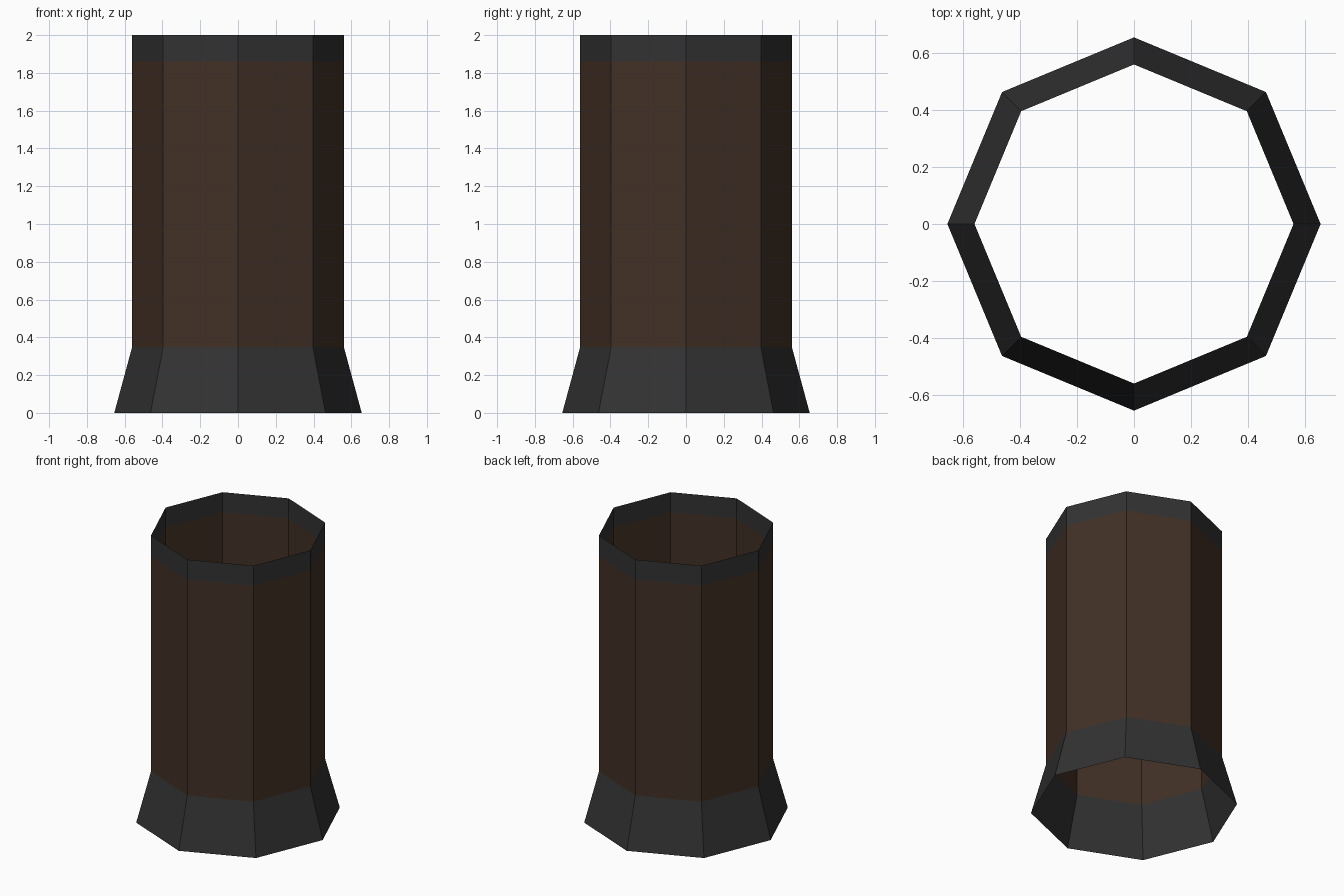
import bpy
import bmesh
from math import cos, sin, tau

SIDES = 8

cube = bpy.data.objects.get("Cube")
if cube:
    bpy.data.objects.remove(cube, do_unlink=True)


def make_material(name, rgb):
    mat = bpy.data.materials.new(name)
    mat.use_nodes = True
    colour = (*rgb, 1.0)
    mat.diffuse_color = colour
    mat.node_tree.nodes["Principled BSDF"].inputs["Base Color"].default_value = colour
    return mat


def open_band(name, lower, upper, mat):
    """Open octagonal band between two (radius, height) rings, facing outward."""
    bm = bmesh.new()
    rings = [
        [bm.verts.new((r * cos(tau * i / SIDES), r * sin(tau * i / SIDES), z))
         for i in range(SIDES)]
        for r, z in (lower, upper)
    ]
    low, high = rings
    for i in range(SIDES):
        j = (i + 1) % SIDES
        bm.faces.new((low[i], low[j], high[j], high[i]))
    mesh = bpy.data.meshes.new(name)
    bm.to_mesh(mesh)
    bm.free()
    mesh.materials.append(mat)
    obj = bpy.data.objects.new(name, mesh)
    bpy.context.collection.objects.link(obj)
    return obj


grey = make_material("dark grey metal", (0.032, 0.032, 0.032))
brown = make_material("dark brown", (0.054, 0.030, 0.019))

# Profile rings, bottom to top
foot, neck, collar, lip = (0.655, 0), (0.56, 0.35), (0.56, 1.86), (0.56, 2)

# Flared base, main tube and top rim
open_band("flared_base", foot, neck, grey)
open_band("main_tube", neck, collar, brown)
open_band("top_rim", collar, lip, grey)
